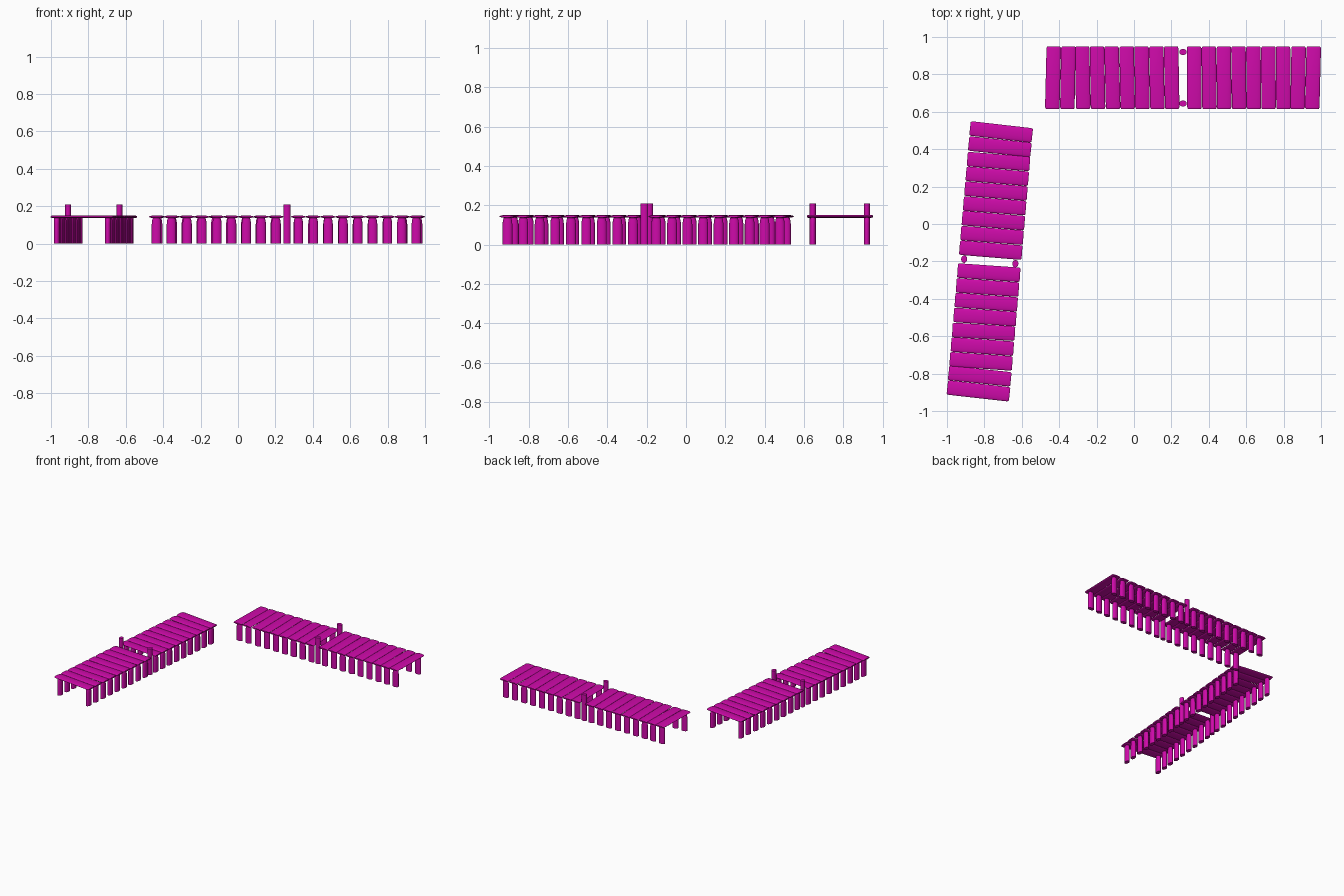
import bpy, bmesh
from math import cos, sin, tau, radians
from mathutils import Matrix

if "Cube" in bpy.data.objects:
    bpy.data.objects.remove(bpy.data.objects["Cube"])

SEG = 20
paint = bpy.data.materials.new("magenta_paint")
paint.diffuse_color = (0.62, 0.003, 0.40, 1)
paint.use_nodes = True
paint.node_tree.nodes["Principled BSDF"].inputs["Base Color"].default_value = paint.diffuse_color


def loft_mesh(name, rings, turn=None):
    """Closed solid from elliptical rings given as (z, radius_x, radius_y)."""
    bm = bmesh.new()
    loops = [[bm.verts.new((rx * cos(tau * i / SEG), ry * sin(tau * i / SEG), z))
              for i in range(SEG)] for z, rx, ry in rings]
    for a, b in zip(loops, loops[1:]):
        for i in range(SEG):
            j = (i + 1) % SEG
            bm.faces.new((a[i], a[j], b[j], b[i]))
    bm.faces.new(loops[0][::-1])
    bm.faces.new(loops[-1])
    if turn:
        bm.transform(turn)
    bmesh.ops.recalc_face_normals(bm, faces=bm.faces)
    me = bpy.data.meshes.new(name)
    bm.to_mesh(me)
    bm.free()
    me.shade_smooth()
    me.set_sharp_from_angle(angle=radians(35))
    me.materials.append(paint)
    return me


def place(name, mesh, matrix):
    ob = bpy.data.objects.new(name, mesh)
    ob.matrix_world = matrix
    bpy.context.collection.objects.link(ob)


# Shared part shapes: flattened plank, short leg, tall mooring post
H = 0.1675
plank = loft_mesh("plank", [(-H, 0.033, 0.005), (-H + 0.004, 0.037, 0.0065),
                            (-H + 0.012, 0.0388, 0.0075), (H - 0.012, 0.0388, 0.0075),
                            (H - 0.004, 0.037, 0.0065), (H, 0.033, 0.005)],
                  Matrix.Rotation(radians(-90), 4, 'X'))
leg = loft_mesh("leg", [(0, 0.025, 0.016), (0.105, 0.025, 0.016),
                        (0.125, 0.0225, 0.016), (0.14, 0.018, 0.015)])
post = loft_mesh("post", [(0, 0.02, 0.016), (0.21, 0.02, 0.016)])

# Slight tilt of every plank, in degrees, along one pier
TILTS = [-1.4, -1, 1, 1, 1.5, 1, 0.8, 1, 1,
         0.3, 0.3, 0.7, 0.3, 0.7, 0.5, 0.3, 0.5, -1, -1.5]
TILTS = TILTS[:9] + TILTS[10:]
STEP, FIRST, LEG_Y = 0.0793, 0.0605, 0.1375


def pier(label, x, y, angle):
    base = Matrix.Translation((x, y, 0)) @ Matrix.Rotation(radians(angle), 4, 'Z')
    # Planks with a pair of legs each, nine on either side of the gap
    for i, tilt in enumerate(TILTS):
        px = -FIRST - (8 - i) * STEP if i < 9 else FIRST + (i - 9) * STEP
        m = base @ Matrix.Translation((px, 0, 0)) @ Matrix.Rotation(radians(tilt), 4, 'Z')
        place(f"{label}_plank_{i + 1}", plank, m @ Matrix.Translation((0, 0, 0.1435)))
        for side, sy in (("near", -LEG_Y), ("far", LEG_Y)):
            place(f"{label}_{side}_leg_{i + 1}", leg, m @ Matrix.Translation((0, sy, 0)))
    # Tall posts in the gap
    for side, sy in (("near", -LEG_Y), ("far", LEG_Y)):
        place(f"{label}_{side}_tall_post", post, base @ Matrix.Translation((0, sy, 0)))


pier("back_pier", 0.262, 0.782, 0)
pier("left_pier", -0.771, -0.2, 85)
